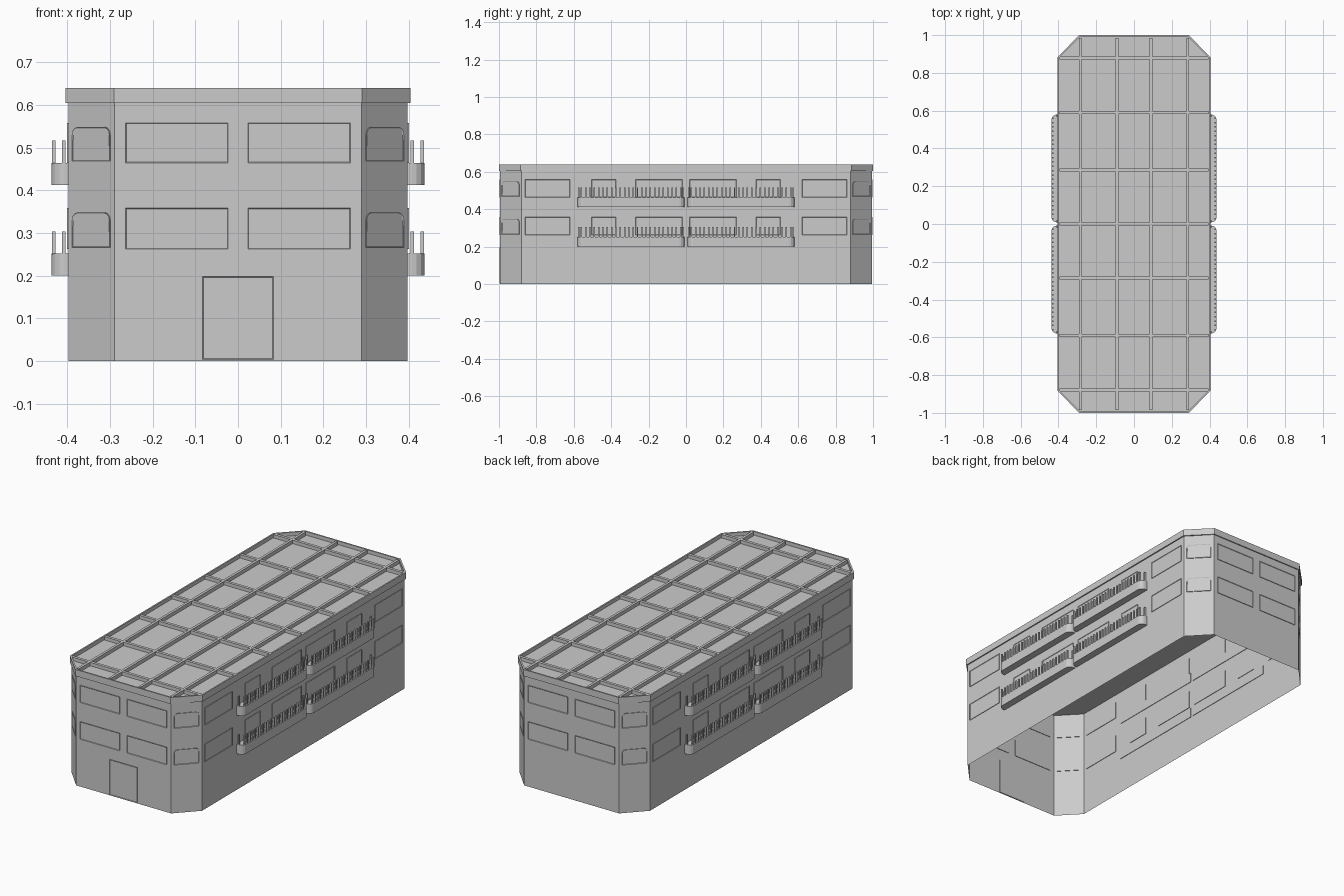
import bpy, bmesh, math
from mathutils import Matrix, Vector

if "Cube" in bpy.data.objects:
    bpy.data.objects.remove(bpy.data.objects["Cube"])


def make_object(name, bm):
    bmesh.ops.recalc_face_normals(bm, faces=bm.faces[:])
    me = bpy.data.meshes.new(name)
    bm.to_mesh(me)
    bm.free()
    ob = bpy.data.objects.new(name, me)
    bpy.context.collection.objects.link(ob)
    return ob


def octagon(hx, hy, cx, cy):
    return [(cx, -hy), (hx, -cy), (hx, cy), (cx, hy),
            (-cx, hy), (-hx, cy), (-hx, -cy), (-cx, -hy)]


def loop(bm, pts, z):
    return [bm.verts.new((x, y, z)) for x, y in pts]


def bridge(bm, a, b):
    n = len(a)
    for i in range(n):
        bm.faces.new((a[i], a[(i + 1) % n], b[(i + 1) % n], b[i]))


def box(bm, x0, x1, y0, y1, z0, z1):
    m = Matrix.Translation(((x0 + x1) / 2, (y0 + y1) / 2, (z0 + z1) / 2))
    m = m @ Matrix.Diagonal((x1 - x0, y1 - y0, z1 - z0, 1))
    bmesh.ops.create_cube(bm, size=1, matrix=m)


WX, WY = 0.397, 0.994      # wall half sizes
CX, CY = 0.289, 0.88       # where the corner cuts begin

# Wall shell, open at the bottom
bm = bmesh.new()
wall = octagon(WX, WY, CX, CY)
bridge(bm, loop(bm, wall, 0), loop(bm, wall, 0.606))
make_object("walls", bm)

# Roof tray: underside, outer band, rim and recessed deck
bm = bmesh.new()
outer = octagon(0.404, 1.0, 0.29, 0.884)
inner = octagon(0.396, 0.992, 0.286, 0.880)
rings = [loop(bm, outer, 0.604), loop(bm, outer, 0.64),
         loop(bm, inner, 0.64), loop(bm, inner, 0.62)]
for a, b in zip(rings, rings[1:]):
    bridge(bm, a, b)
bm.faces.new(rings[0])
bm.faces.new(rings[-1])
make_object("roof", bm)

# Roof ribs
bm = bmesh.new()
for x in (-0.285, -0.09, 0.09, 0.285):
    box(bm, x - 0.007, x + 0.007, -0.985, 0.985, 0.615, 0.64)
for y in (-0.88, -0.59, -0.285, 0, 0.285, 0.59, 0.88):
    box(bm, -0.395, 0.395, y - 0.008, y + 0.008, 0.615, 0.639)
make_object("roof_ribs", bm)


def panel(name, centre, angle, width, z0, z1, round_top=0.0):
    """Framed panel on a wall whose outward normal is -y turned by angle."""
    bm = bmesh.new()
    h, w = (z1 - z0) / 2, width / 2
    pts = [(-w, -h), (w, -h)]
    if round_top:
        for cx, start in ((w - round_top, 0), (round_top - w, 90)):
            for k in range(4):
                t = math.radians(start + 30 * k)
                pts.append((cx + round_top * math.cos(t),
                            h - round_top + round_top * math.sin(t)))
    else:
        pts += [(w, h), (-w, h)]
    face = bm.faces.new([bm.verts.new((x, 0.003, z)) for x, z in pts])
    ext = bmesh.ops.extrude_face_region(bm, geom=[face])["geom"]
    bmesh.ops.translate(bm, vec=(0, -0.006, 0),
                        verts=[g for g in ext if isinstance(g, bmesh.types.BMVert)])
    front = [g for g in ext if isinstance(g, bmesh.types.BMFace)]
    bmesh.ops.recalc_face_normals(bm, faces=bm.faces[:])
    bmesh.ops.inset_region(bm, faces=front, thickness=0.003, depth=0)
    bmesh.ops.translate(bm, vec=(0, 0.002, 0), verts=front[0].verts[:])
    ob = make_object(name, bm)
    ob.location = (centre[0], centre[1], (z0 + z1) / 2)
    ob.rotation_euler = (0, 0, angle)


# Entrance door
panel("front_door", (0, -WY), 0, 0.166, 0.004, 0.198)

# Windows on both floors
chamfer = Vector((WX - CX, WY - CY))
for z0, z1 in ((0.262, 0.358), (0.464, 0.558)):
    for sx in (-1, 1):
        side = math.pi / 2 * sx
        # ends
        panel("front_window", (0.143 * sx, -WY), 0, 0.24, z0, z1)
        panel("back_window", (0.143 * sx, WY), math.pi, 0.24, z0, z1)
        for sy in (-1, 1):
            # long sides: end window, balcony door, wide balcony window
            for y, w in ((0.74, 0.24), (0.44, 0.13), (0.145, 0.25)):
                panel("side_window", (WX * sx, y * sy), side, w, z0, z1)
            # cut corners
            n = Vector((sx * chamfer.y, sy * chamfer.x))
            panel("corner_window", (sx * (WX + CX) / 2, sy * (WY + CY) / 2),
                  math.atan2(n.y, n.x) + math.pi / 2, 0.128,
                  z0 + 0.004, z1 - 0.01, 0.018)

# Balconies with rounded outer corners and a row of posts
X0, X1, Y0, Y1, R = 0.394, 0.437, 0.008, 0.58, 0.03
for z in (0.2, 0.412):
    top = z + 0.052
    for sx in (-1, 1):
        for sy in (-1, 1):
            arc = [math.radians(a) for a in (0, 22.5, 45, 67.5, 90)]
            pts = [(X0, Y0)]
            pts += [(X1 - R + R * math.sin(a), Y0 + R - R * math.cos(a)) for a in arc]
            pts += [(X1 - R + R * math.cos(a), Y1 - R + R * math.sin(a)) for a in arc]
            pts += [(X0, Y1)]
            pts = [(x * sx, y * sy) for x, y in pts]
            bm = bmesh.new()
            low, high = loop(bm, pts, z), loop(bm, pts, top)
            bridge(bm, low, high)
            bm.faces.new(low)
            bm.faces.new(high)
            make_object("balcony", bm)

            bm = bmesh.new()
            n = 24
            spots = [(0.431, Y0 + 0.02 + (Y1 - Y0 - 0.04) * i / (n - 1)) for i in range(n)]
            spots += [(0.408, Y0 + 0.006), (0.408, Y1 - 0.006)]
            for x, y in spots:
                x, y = x * sx, y * sy
                box(bm, x - 0.004, x + 0.004, y - 0.004, y + 0.004, top - 0.002, top + 0.052)
            make_object("balcony_posts", bm)
